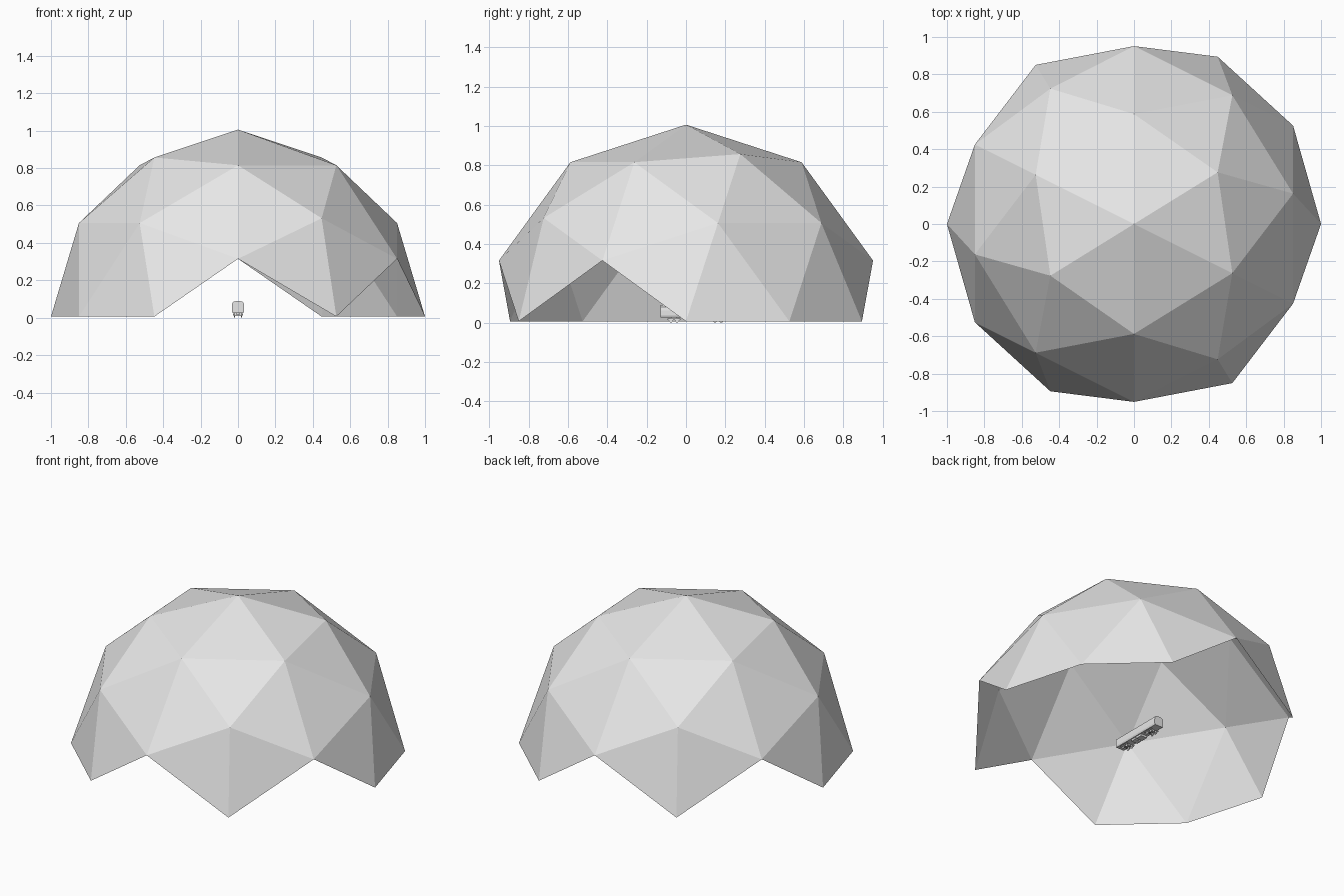
import bpy, bmesh, math
from mathutils import Matrix

if "Cube" in bpy.data.objects:
    bpy.data.objects.remove(bpy.data.objects["Cube"])

grey = bpy.data.materials.new("light_grey")
grey.diffuse_color = (0.8, 0.8, 0.8, 1)
grey.use_nodes = True
grey.node_tree.nodes["Principled BSDF"].inputs["Base Color"].default_value = grey.diffuse_color


def add(name, bm):
    me = bpy.data.meshes.new(name)
    bm.to_mesh(me)
    bm.free()
    me.materials.append(grey)
    ob = bpy.data.objects.new(name, me)
    bpy.context.collection.objects.link(ob)
    return ob


def box(bm, centre, size):
    m = Matrix.Translation(centre) @ Matrix.Diagonal((*size, 1))
    bmesh.ops.create_cube(bm, size=1, matrix=m)


# Dome: faceted sphere on its side, every face reaching below the equator removed
bm = bmesh.new()
turn = Matrix.Rotation(math.pi / 2, 4, 'Z') @ Matrix.Rotation(math.pi / 2, 4, 'X')
bmesh.ops.create_icosphere(bm, subdivisions=2, radius=1, matrix=turn)
low = [v for v in bm.verts if v.co.z < -0.01]
bmesh.ops.delete(bm, geom=low, context='VERTS')
bmesh.ops.translate(bm, verts=bm.verts, vec=(0, 0, 0.006))
add("dome", bm)

# Carriage body: arched cross-section extruded along y
Y0, Y1 = -0.13, 0.232
half = [(0.029, 0.026), (0.033, 0.036), (0.033, 0.062), (0.030, 0.080),
        (0.022, 0.086), (0.010, 0.089)]
profile = half + [(-x, z) for x, z in reversed(half)]
bm = bmesh.new()
face = bm.faces.new([bm.verts.new((x, Y0, z)) for x, z in profile])
ext = bmesh.ops.extrude_face_region(bm, geom=[face], use_keep_orig=True)
new = [g for g in ext["geom"] if isinstance(g, bmesh.types.BMVert)]
bmesh.ops.translate(bm, verts=new, vec=(0, Y1 - Y0, 0))
bmesh.ops.recalc_face_normals(bm, faces=bm.faces)
add("carriage_body", bm)

# Equipment boxes under the floor
bm = bmesh.new()
for y, length in ((0.020, 0.035), (0.070, 0.045)):
    box(bm, (0, y, 0.020), (0.046, length, 0.014))
add("underfloor_boxes", bm)

# Wheel trucks: frame plus two axles with wheels
for name, yc in (("front_truck", -0.061), ("rear_truck", 0.163)):
    bm = bmesh.new()
    box(bm, (0, yc, 0.022), (0.024, 0.03, 0.010))
    for s in (-1, 1):
        box(bm, (s * 0.025, yc, 0.016), (0.005, 0.064, 0.007))
        for dy in (-0.016, 0.016):
            m = Matrix.Translation((s * 0.019, yc + dy, 0.011)) @ Matrix.Rotation(math.pi / 2, 4, 'Y')
            bmesh.ops.create_cone(bm, cap_ends=True, segments=12, radius1=0.011,
                                  radius2=0.011, depth=0.005, matrix=m)
    for dy in (-0.016, 0.016):
        box(bm, (0, yc + dy, 0.011), (0.036, 0.004, 0.004))
    add(name, bm)
